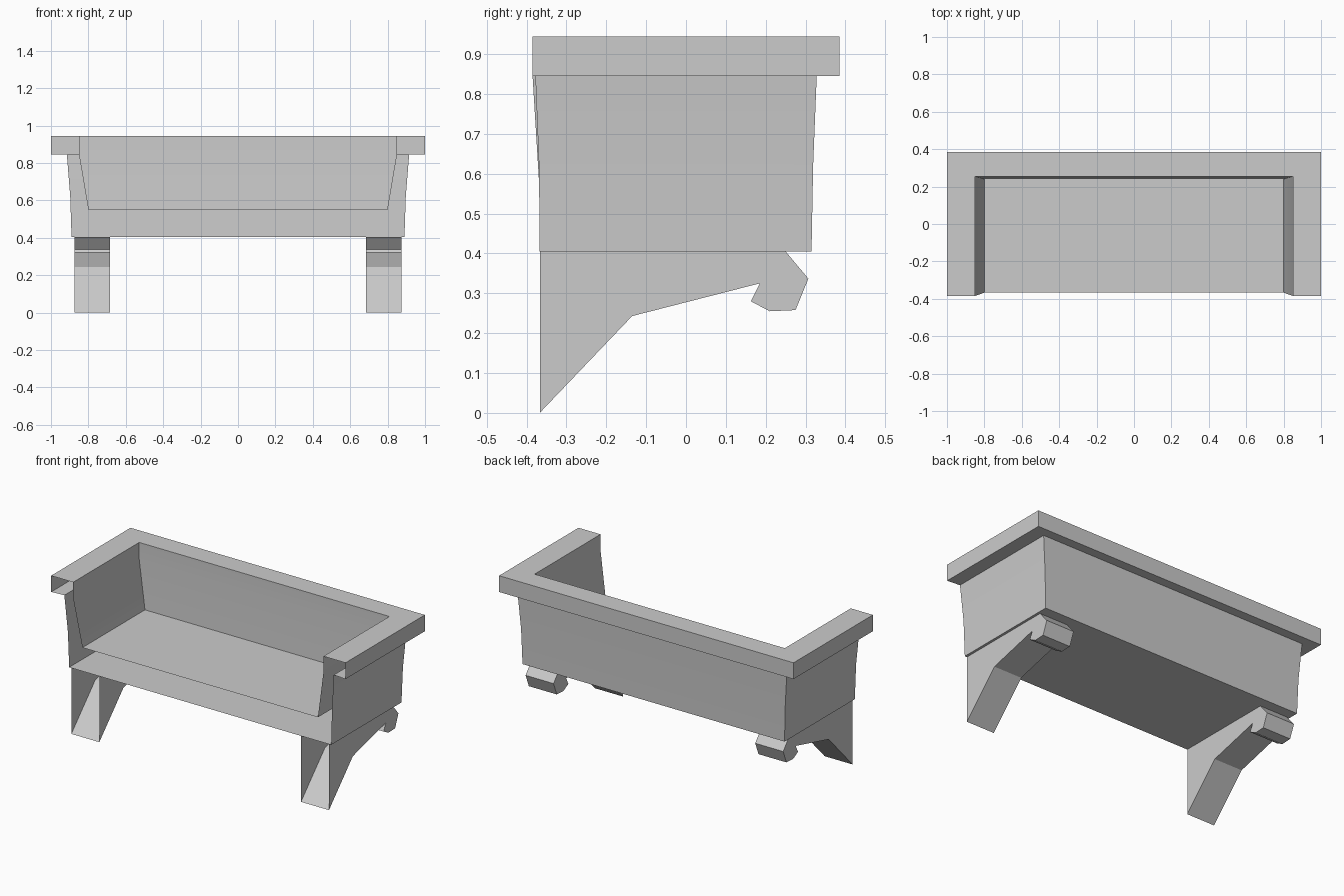
import bpy
import bmesh
import math

cube = bpy.data.objects.get("Cube")
if cube:
    bpy.data.objects.remove(cube)

GREY = (0.6, 0.6, 0.6, 1)
stone = bpy.data.materials.new("plain grey")
stone.use_nodes = True
stone.diffuse_color = GREY
stone.node_tree.nodes["Principled BSDF"].inputs["Base Color"].default_value = GREY


def finish(bm, name):
    """Turn a bmesh into a named, linked object."""
    mesh = bpy.data.meshes.new(name)
    bm.to_mesh(mesh)
    bm.free()
    mesh.materials.append(stone)
    obj = bpy.data.objects.new(name, mesh)
    bpy.context.collection.objects.link(obj)
    return obj


# Trough: U-shaped sections, open at the wall side (front)
# each section: half width, back y, front y, height
SECTIONS = [
    (0.89, 0.315, -0.367, 0.405),   # bottom
    (0.897, 0.319, -0.369, 0.62),   # flare of the outer wall
    (0.915, 0.328, -0.378, 0.845),
    (1.0, 0.385, -0.385, 0.845),    # rim underside
    (1.0, 0.385, -0.385, 0.945),    # rim top
    (0.85, 0.255, -0.385, 0.945),
    (0.85, 0.255, -0.385, 0.845),   # inner wall
    (0.80, 0.24, -0.367, 0.55),     # floor
]
bm = bmesh.new()
rings = [[bm.verts.new(p) for p in
          ((-w, front, z), (-w, back, z), (w, back, z), (w, front, z))]
         for w, back, front, z in SECTIONS]
for low, high in zip(rings, rings[1:]):
    for i in range(3):
        bm.faces.new((high[i], high[i + 1], low[i + 1], low[i]))
bm.faces.new(rings[0])
bm.faces.new(rings[-1][::-1])
trough = finish(bm, "trough")

bpy.ops.object.select_all(action="DESELECT")
trough.select_set(True)
bpy.context.view_layer.objects.active = trough
bpy.ops.object.shade_smooth_by_angle(angle=math.radians(20))

# Brackets: side profile (y, z) with a scroll, open at the front and top
PROFILE = [
    (-0.367, 0.405), (-0.367, 0), (-0.135, 0.243), (0.185, 0.325),
    (0.163, 0.28), (0.21, 0.255), (0.275, 0.258), (0.307, 0.337),
    (0.25, 0.405),
]
bm = bmesh.new()
inner, outer = [[bm.verts.new((x, y, z)) for y, z in PROFILE]
                for x in (0.685, 0.875)]
bm.faces.new(outer)
bm.faces.new(inner[::-1])
for i in range(1, len(PROFILE) - 1):
    bm.faces.new((outer[i], inner[i], inner[i + 1], outer[i + 1]))
brackets = finish(bm, "support_brackets")
brackets.modifiers.new("mirror", "MIRROR").use_axis[0] = True
